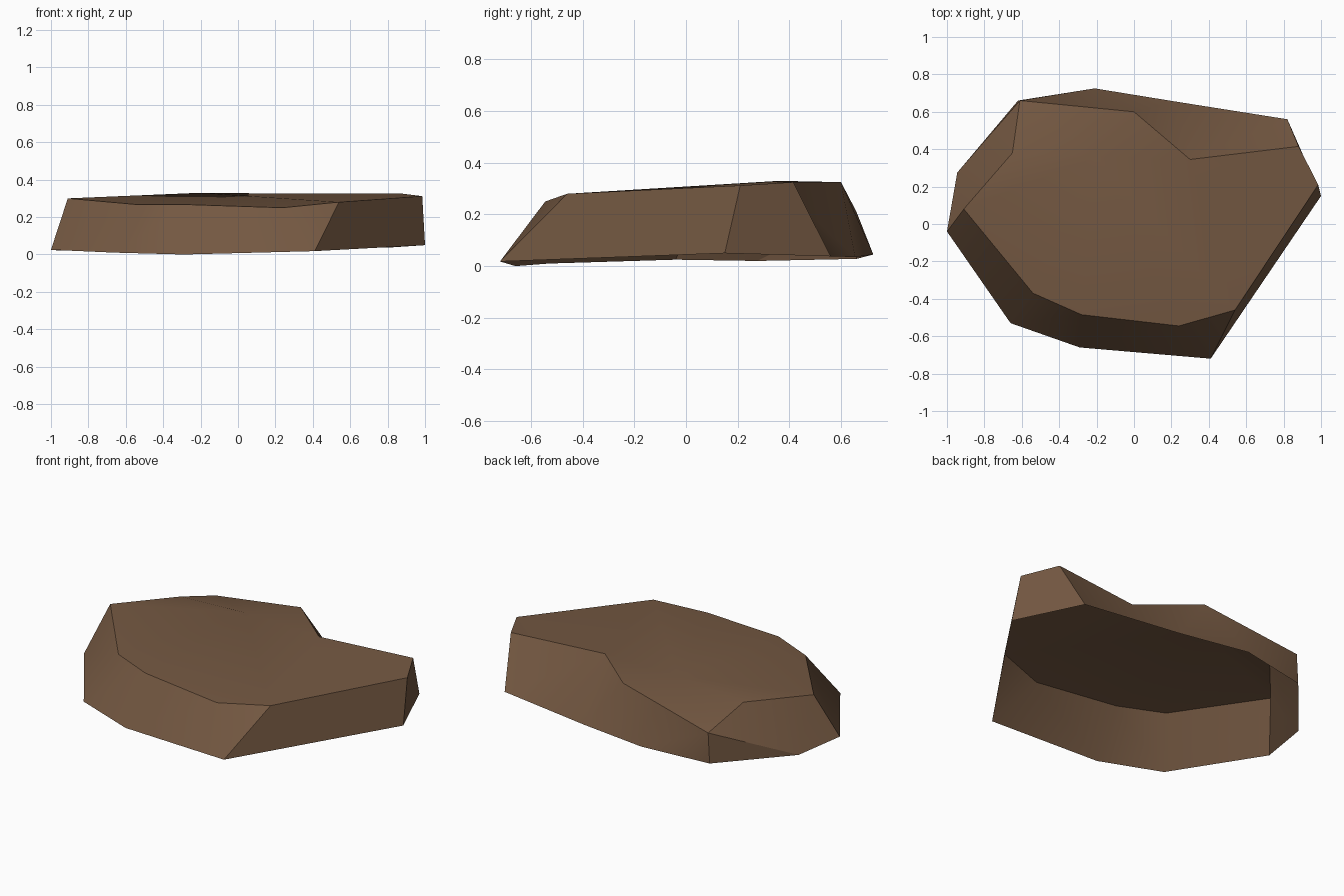
import bpy, bmesh, math

if "Cube" in bpy.data.objects:
    bpy.data.objects.remove(bpy.data.objects["Cube"])

# flat brown stone
stone = bpy.data.materials.new("brown stone")
stone.diffuse_color = (0.175, 0.098, 0.054, 1)
stone.use_nodes = True
stone.node_tree.nodes["Principled BSDF"].inputs["Base Color"].default_value = stone.diffuse_color

# ground outline and upper rim, both counter-clockwise seen from above
foot = [(-1, -.04, .025), (-.66, -.53, .01), (-.29, -.66, 0), (.41, -.72, .018),
        (1, .15, .05), (.82, .56, .038), (.22, .655, .035), (-.21, .725, .045),
        (-.62, .66, .028), (-.945, .275, .02)]
rim = [(-.91, .08, .30), (-.54, -.37, .267), (-.28, -.485, .267), (.24, -.545, .25),
       (.54, -.46, .28), (.985, .21, .312), (.88, .415, .325), (.30, .345, .325),
       (0, .60, .325), (-.61, .66, .21), (-.65, .38, .30)]

bm = bmesh.new()
b = [bm.verts.new(p) for p in foot]
t = [bm.verts.new(p) for p in rim]
crown = bm.verts.new((-.2, .36, .33))

# sloping sides: stitch foot to rim (underside stays open)
pairs = [(0, 0), (1, 1), (2, 2), (3, 3), (3, 4), (4, 5), (5, 6), (6, 7),
         (7, 8), (7, 9), (8, 9), (9, 9), (9, 10)]
for (i, j), (k, l) in zip(pairs, pairs[1:] + pairs[:1]):
    bm.faces.new(dict.fromkeys([b[i], b[k], t[l], t[j]]))

# top: fan around the crown, plus the wing beside the notch
for i in [7, 8, 9, 10, 0, 1, 2, 3]:
    bm.faces.new([crown, t[i], t[(i + 1) % len(t)]])
bm.faces.new([crown, t[4], t[7]])
bm.faces.new([t[7], t[4], t[5]])
bm.faces.new([t[7], t[5], t[6]])

mesh = bpy.data.meshes.new("rock_slab")
bm.to_mesh(mesh)
bm.free()
mesh.materials.append(stone)
rock = bpy.data.objects.new("rock_slab", mesh)
bpy.context.collection.objects.link(rock)

# soft shading over shallow bends, crisp main edges
bpy.context.view_layer.objects.active = rock
rock.select_set(True)
bpy.ops.object.shade_smooth_by_angle(angle=math.radians(30))
